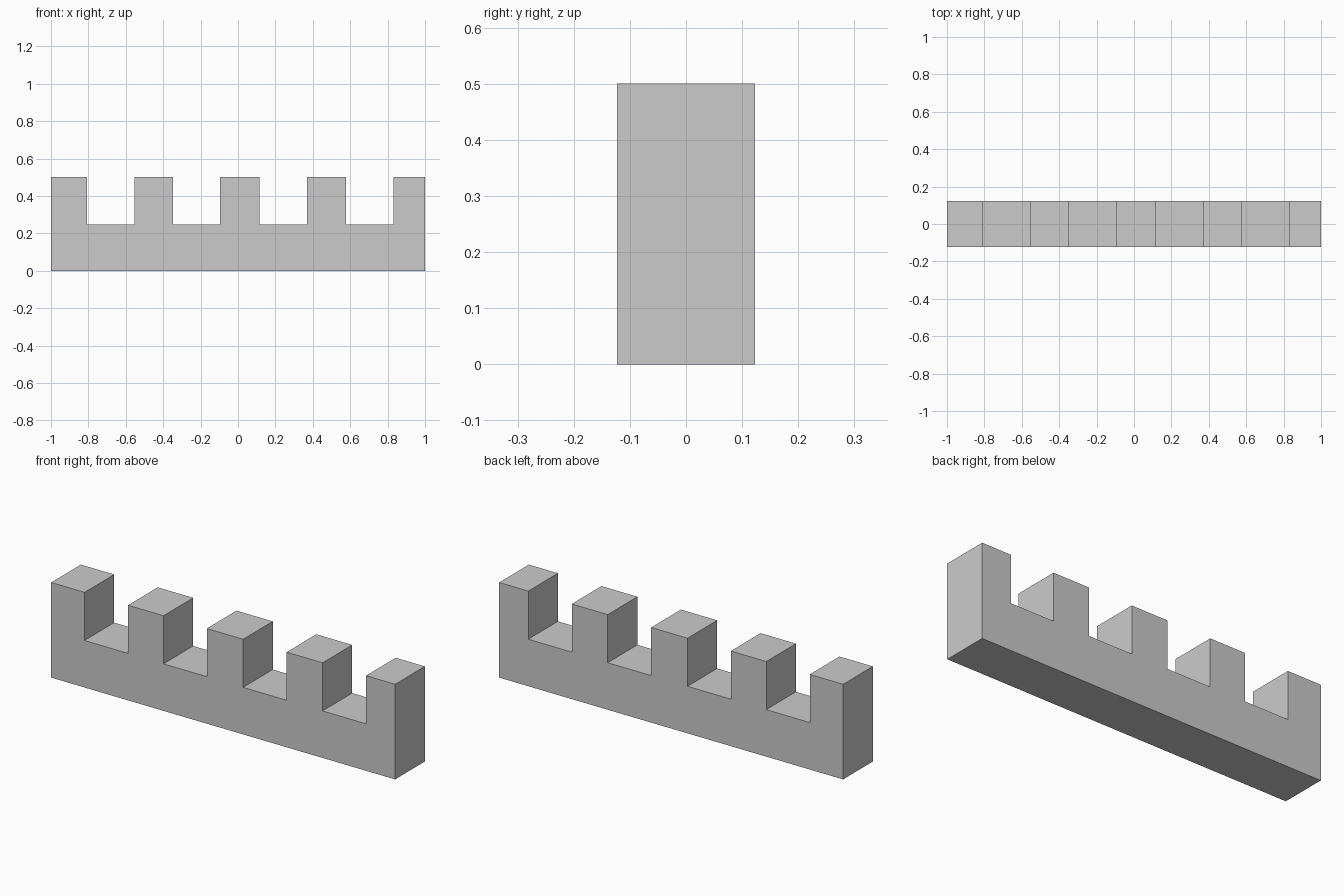
import bpy
import bmesh
from mathutils import Vector

if "Cube" in bpy.data.objects:
    bpy.data.objects.remove(bpy.data.objects["Cube"])

HALF_LENGTH, HALF_DEPTH = 1.0, 0.123
WALL_TOP, NOTCH_FLOOR = 0.5, 0.247
NOTCHES = [(-0.806, -0.553), (-0.347, -0.095), (0.116, 0.369), (0.578, 0.831)]

# Front outline: flat base, then the crenellated top from right to left
profile = [(-HALF_LENGTH, 0), (HALF_LENGTH, 0), (HALF_LENGTH, WALL_TOP)]
for left, right in reversed(NOTCHES):
    profile += [(right, WALL_TOP), (right, NOTCH_FLOOR),
                (left, NOTCH_FLOOR), (left, WALL_TOP)]
profile.append((-HALF_LENGTH, WALL_TOP))

# Extrude the outline through the wall's thickness
bm = bmesh.new()
front = bm.faces.new([bm.verts.new((x, -HALF_DEPTH, z)) for x, z in profile])
result = bmesh.ops.extrude_face_region(bm, geom=[front], use_keep_orig=True)
back_verts = [g for g in result["geom"] if isinstance(g, bmesh.types.BMVert)]
bmesh.ops.translate(bm, verts=back_verts, vec=Vector((0, 2 * HALF_DEPTH, 0)))
bmesh.ops.recalc_face_normals(bm, faces=bm.faces)

mesh = bpy.data.meshes.new("battlement_wall")
bm.to_mesh(mesh)
bm.free()
wall = bpy.data.objects.new("battlement_wall", mesh)
bpy.context.collection.objects.link(wall)
